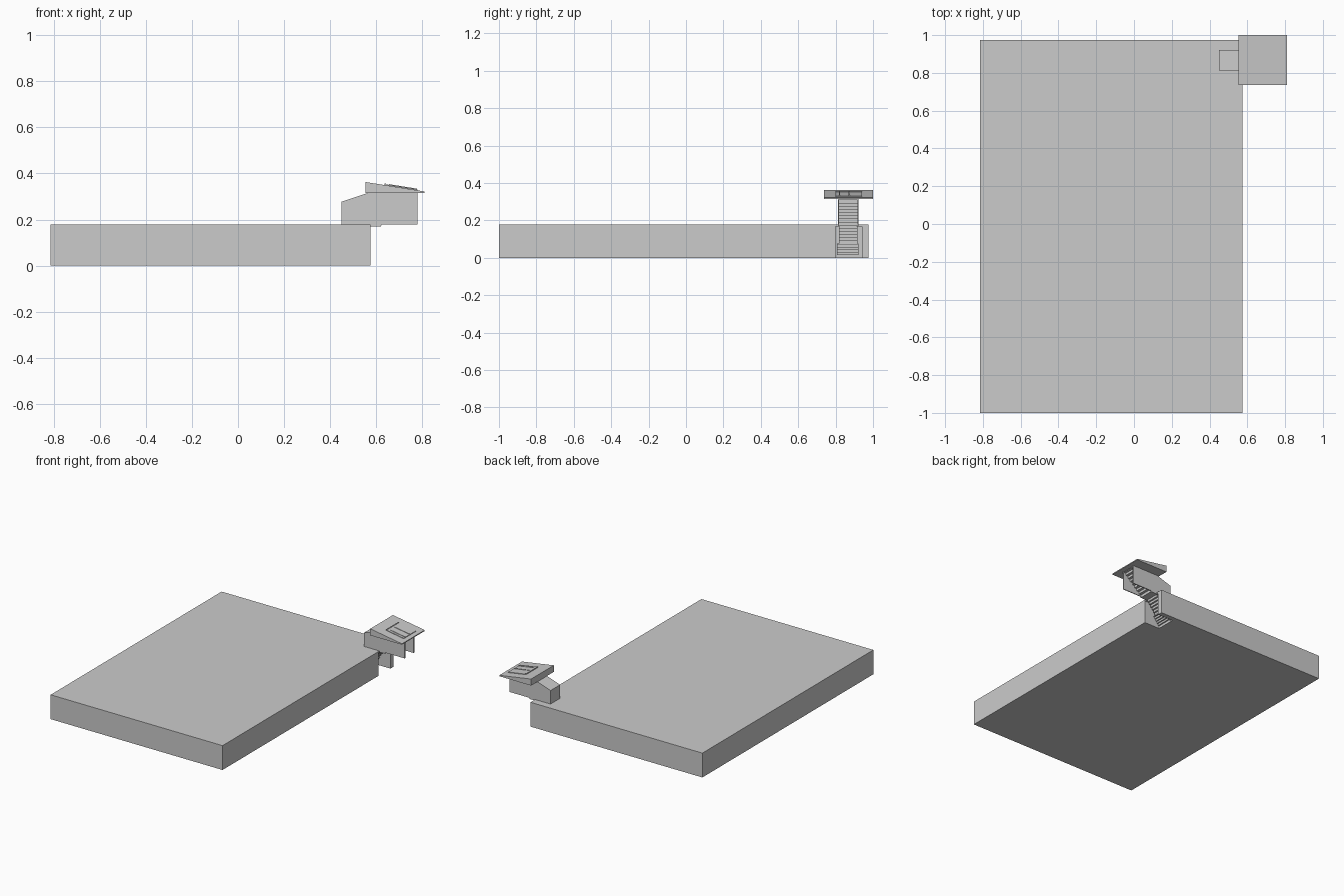
import bpy
import bmesh
from mathutils import Vector

cube = bpy.data.objects.get("Cube")
if cube:
    bpy.data.objects.remove(cube, do_unlink=True)

grey = bpy.data.materials.new("plain_grey")
grey.use_nodes = True
grey.diffuse_color = (0.6, 0.6, 0.6, 1)
bsdf = next(n for n in grey.node_tree.nodes if n.type == 'BSDF_PRINCIPLED')
bsdf.inputs["Base Color"].default_value = (0.6, 0.6, 0.6, 1)
bsdf.inputs["Roughness"].default_value = 0.8


def extrude_profile(name, profile, y0, y1):
    """Extrude a closed (x, z) outline from y0 to y1."""
    bm = bmesh.new()
    face = bm.faces.new([bm.verts.new((x, y0, z)) for x, z in profile])
    out = bmesh.ops.extrude_face_region(bm, geom=[face])
    verts = [g for g in out["geom"] if isinstance(g, bmesh.types.BMVert)]
    bmesh.ops.translate(bm, verts=verts, vec=Vector((0, y1 - y0, 0)))
    bmesh.ops.recalc_face_normals(bm, faces=bm.faces)
    mesh = bpy.data.meshes.new(name)
    bm.to_mesh(mesh)
    bm.free()
    mesh.materials.append(grey)
    obj = bpy.data.objects.new(name, mesh)
    bpy.context.collection.objects.link(obj)
    return obj


def box(name, x0, x1, y0, y1, z0, z1):
    return extrude_profile(name, [(x0, z0), (x1, z0), (x1, z1), (x0, z1)], y0, y1)


def cut(target, cutter):
    mod = target.modifiers.new(cutter.name, 'BOOLEAN')
    mod.operation = 'DIFFERENCE'
    mod.solver = 'EXACT'
    mod.object = cutter
    cutter.hide_render = True
    cutter.hide_set(True)
    cutter.display_type = 'WIRE'


TOP = 0.178

# Main slab with a stair niche in its corner and a well up into the housing
slab = box("slab", -0.815, 0.575, -1, 0.975, 0, TOP)
cut(slab, box("niche_cutter", 0.45, 0.7, 0.8, 0.94, -0.1, 0.168))
cut(slab, box("well_cutter", 0.47, 0.7, 0.822, 0.912, 0.1, 0.3))

# Stair housing: two side walls, a closed end and a sloping cover
wall = [(0.45, TOP), (0.78, TOP), (0.78, 0.317), (0.57, 0.317), (0.45, 0.277)]
extrude_profile("housing_front_wall", wall, 0.812, 0.818)
extrude_profile("housing_back_wall", wall, 0.916, 0.922)
box("housing_end_wall", 0.45, 0.456, 0.818, 0.916, TOP, 0.277)
extrude_profile("housing_cover",
                [(0.45, 0.271), (0.57, 0.311), (0.57, 0.317), (0.45, 0.277)],
                0.818, 0.916)


# Stair flights: thin folded treads and risers
def flight(name, start, end, steps, y0, y1, thick=0.006):
    (x0, z0), (x1, z1) = start, end
    dx, dz = (x1 - x0) / steps, (z1 - z0) / steps
    upper = [(x0, z0)]
    for i in range(steps):
        upper.append((x0 + i * dx, z0 + (i + 1) * dz))
        upper.append((x0 + (i + 1) * dx, z0 + (i + 1) * dz))
    lower = [(x + thick * 0.6, z - thick) for x, z in reversed(upper)]
    return extrude_profile(name, upper + lower, y0, y1)


flight("lower_stairs", (0.452, 0.006), (0.5, 0.075), 5, 0.806, 0.922)
flight("middle_stairs", (0.5, 0.08), (0.575, TOP), 6, 0.818, 0.916)
box("landing", 0.572, 0.622, 0.812, 0.922, 0.17, TOP)
flight("upper_stairs", (0.62, TOP), (0.775, 0.314), 8, 0.818, 0.916)

# Wedge roof
X0, X1, Z0, Z1 = 0.553, 0.81, 0.363, 0.322
extrude_profile("roof", [(X0, 0.315), (X1, 0.315), (X1, Z1), (X0, Z0)], 0.737, 1)


def on_roof(name, x0, x1, y0, y1, height):
    """Thin plate lying on the roof slope."""
    def z(x):
        return Z0 + (Z1 - Z0) * (x - X0) / (X1 - X0)
    return extrude_profile(name, [(x0, z(x0) - 0.002), (x1, z(x1) - 0.002),
                                  (x1, z(x1) + height), (x0, z(x0) + height)], y0, y1)


# Raised hatch with an edge bar and two rails
on_roof("hatch_plate", 0.64, 0.78, 0.80, 0.94, 0.004)
on_roof("hatch_bar", 0.636, 0.642, 0.80, 0.94, 0.007)
for label, y in (("front", 0.82), ("back", 0.873)):
    on_roof(label + "_hatch_rail", 0.657, 0.777, y - 0.003, y + 0.003, 0.007)
